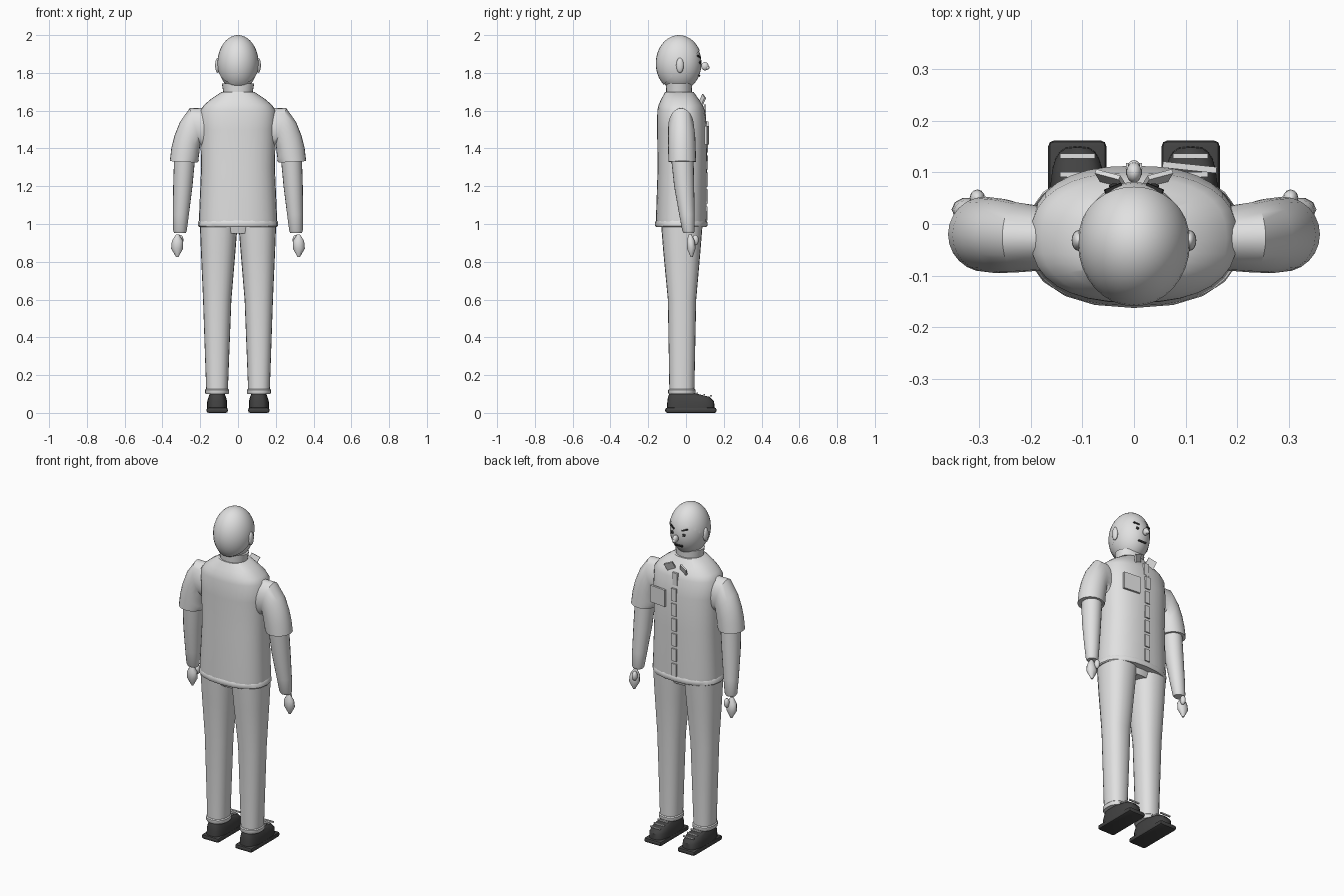
import bpy, bmesh
from math import sin, cos, pi, radians, sqrt
from mathutils import Vector, Matrix

if "Cube" in bpy.data.objects:
    bpy.data.objects.remove(bpy.data.objects["Cube"])


def material(name, value):
    m = bpy.data.materials.new(name)
    m.use_nodes = True
    colour = (value, value, value, 1)
    m.diffuse_color = colour
    m.node_tree.nodes["Principled BSDF"].inputs["Base Color"].default_value = colour
    return m


GREY = material("light grey", 0.75)
DARK = material("dark shoe grey", 0.055)
BLACK = material("face detail black", 0.03)


def finish(name, bm, mat, angle=40):
    bmesh.ops.recalc_face_normals(bm, faces=bm.faces)
    mesh = bpy.data.meshes.new(name)
    bm.to_mesh(mesh)
    bm.free()
    mesh.materials.append(mat)
    ob = bpy.data.objects.new(name, mesh)
    bpy.context.collection.objects.link(ob)
    bpy.ops.object.select_all(action="DESELECT")
    ob.select_set(True)
    bpy.context.view_layer.objects.active = ob
    bpy.ops.object.shade_smooth_by_angle(angle=radians(angle))
    return ob


def signed_power(v, p):
    return abs(v) ** p * (1 if v >= 0 else -1)


def loft(name, rings, mat=GREY, n=24, power=2.0, side=1):
    """Rings are (x, y, z, x radius, y radius, tilt in degrees about y)."""
    bm = bmesh.new()
    loops = []
    for x, y, z, rx, ry, tilt in rings:
        t = radians(tilt)
        loop = []
        for i in range(n):
            a = 2 * pi * i / n
            u = rx * signed_power(cos(a), 2 / power)
            v = ry * signed_power(sin(a), 2 / power)
            loop.append(bm.verts.new((side * (x + u * cos(t)), y + v, z + u * sin(t))))
        loops.append(loop)
    for lo, hi in zip(loops, loops[1:]):
        for i in range(n):
            j = (i + 1) % n
            bm.faces.new((lo[i], lo[j], hi[j], hi[i]))
    bm.faces.new(loops[0])
    bm.faces.new(loops[-1])
    return finish(name, bm, mat)


def ball(name, at, radii, mat=GREY, seg=24, cut=None, rot=0):
    bm = bmesh.new()
    place = Matrix.Translation(at) @ Matrix.Rotation(rot, 4, "Y") @ Matrix.Diagonal((*radii, 1))
    bmesh.ops.create_uvsphere(bm, u_segments=seg, v_segments=max(6, seg * 2 // 3), radius=1, matrix=place)
    if cut:
        bmesh.ops.bisect_plane(bm, geom=bm.verts[:] + bm.edges[:] + bm.faces[:],
                               plane_co=cut[0], plane_no=cut[1], clear_inner=True)
    return finish(name, bm, mat, 60)


def box(name, at, size, mat=GREY, rot=(0, 0, 0), bevel=0.0):
    bm = bmesh.new()
    place = Matrix.Translation(at)
    for angle, axis in zip(rot, "XYZ"):
        place = place @ Matrix.Rotation(radians(angle), 4, axis)
    bmesh.ops.create_cube(bm, size=1, matrix=place @ Matrix.Diagonal((*size, 1)))
    if bevel:
        bmesh.ops.bevel(bm, geom=bm.edges[:], offset=bevel, segments=2, affect="EDGES", profile=0.5)
    return finish(name, bm, mat)


# Shirt body, hem and collar
shirt = [(0, -.025, 1.0, .205, .133, 0), (0, -.025, 1.03, .207, .134, 0),
         (0, -.02, 1.3, .195, .13, 0), (0, -.02, 1.5, .2, .133, 0),
         (0, -.026, 1.6, .2, .126, 0), (0, -.028, 1.63, .18, .117, 0),
         (0, -.032, 1.66, .145, .1, 0), (0, -.035, 1.7, .085, .075, 0)]
loft("shirt_body", shirt, n=32, power=2.4)
loft("shirt_hem", [(0, -.025, .985, .207, .134, 0), (0, -.025, .99, .212, .138, 0),
                   (0, -.025, 1.01, .212, .138, 0), (0, -.025, 1.018, .207, .134, 0)], n=20, power=2.3)
loft("collar", [(0, -.037, 1.68, .075, .068, 0), (0, -.037, 1.71, .08, .068, 0),
                (0, -.037, 1.745, .086, .07, 0)])


def shirt_front(z):
    for lo, hi in zip(shirt, shirt[1:]):
        if lo[2] <= z <= hi[2]:
            f = (z - lo[2]) / (hi[2] - lo[2])
            return (lo[1] + lo[4]) * (1 - f) + (hi[1] + hi[4]) * f
    return 0.1


# Button placket pieces down the chest, and the breast pocket
for i in range(7):
    z = 1.055 + i * 0.09
    box(f"placket_piece_{i + 1}", (0, shirt_front(z), z), (.032, .012, .074))
box("breast_pocket", (.108, .11, 1.47), (.105, .012, .1), rot=(0, 0, -6))

# Pelvis under the shirt
loft("pelvis", [(0, -.022, .95, .09, .085, 0), (0, -.022, 1.01, .1, .1, 0)], power=3)

# Head, cropped hair and nose
HEAD = Vector((0, -.037, 1.85))
ball("head", HEAD, (.104, .119, .145), seg=32)
ball("hair", HEAD, (.109, .123, .15), seg=32, cut=((0, -.106, 1.75), (0, -.175, .186)))
ball("nose", (0, .1, 1.835), (.015, .02, .022), seg=16)
ball("nose_tip", (0, .112, 1.828), (.012, .012, .012), seg=12)


def face_point(x, z):
    return (x, HEAD.y + .119 * sqrt(1 - (x / .104) ** 2 - ((z - HEAD.z) / .145) ** 2), z)


box("mouth", face_point(0, 1.785), (.05, .01, .01), BLACK, rot=(-20, 0, 0))

for side, word in ((1, "left"), (-1, "right")):
    # Face details and collar flap
    ball(f"{word}_ear", (side * .108, -.032, 1.84), (.013, .02, .04), seg=16)
    ball(f"{word}_eye", face_point(side * .038, 1.855), (.011, .005, .009), BLACK, seg=12)
    box(f"{word}_eyebrow", face_point(side * .04, 1.885), (.036, .009, .008), BLACK,
        rot=(0, -side * 18, -side * 22))
    box(f"{word}_collar_flap", (side * .045, .086, 1.655), (.052, .009, .05),
        rot=(-25, side * 15, side * 22))

    # Short sleeve bending from the shoulder, then the forearm
    loft(f"{word}_sleeve", [(.175, -.028, 1.5, .115, .062, 90), (.228, -.026, 1.517, .1, .068, 74),
                            (.256, -.023, 1.46, .095, .072, 57), (.272, -.022, 1.41, .088, .073, 44),
                            (.28, -.021, 1.37, .08, .073, 25), (.288, -.02, 1.329, .073, .073, 3)], side=side)
    loft(f"{word}_forearm", [(.282, -.02, 1.36, .056, .06, 0), (.292, -.01, 1.2, .051, .053, 0),
                             (.302, .005, 1.05, .042, .041, 0), (.307, .013, .965, .036, .033, 0),
                             (.307, .014, .952, .03, .027, 0)], side=side, n=20)

    # Faceted hand with a thumb
    loft(f"{word}_hand", [(.32, .022, .945, .008, .008, 0), (.32, .025, .91, .03, .022, 0),
                          (.322, .028, .87, .032, .024, 0), (.322, .03, .825, .006, .006, 0)],
         side=side, n=10)
    ball(f"{word}_thumb", (side * .304, .05, .915), (.015, .017, .028), seg=12)

    # Trouser leg and cuff
    loft(f"{word}_trouser_leg", [(.111, -.022, .11, .057, .066, 0), (.11, -.021, .6, .075, .075, 0),
                                 (.105, -.022, .85, .091, .098, 0), (.102, -.022, 1.0, .1, .11, 0)],
         side=side, power=2.3)
    loft(f"{word}_cuff", [(.111, -.022, .1, .06, .069, 0), (.111, -.022, .105, .063, .072, 0),
                          (.111, -.022, .122, .063, .072, 0), (.111, -.022, .127, .058, .067, 0)],
         side=side, power=2.3)

    # Shoe: sole slab, upper, and laces across the instep
    box(f"{word}_sole", (side * .11, .026, .014), (.113, .272, .028), DARK, bevel=.011)
    loft(f"{word}_shoe_upper", [(.11, .025, .025, .053, .126, 0), (.11, .025, .06, .053, .124, 0),
                                (.11, .015, .085, .046, .11, 0), (.11, -.02, .104, .038, .068, 0)],
         DARK, side=side, power=3.2)
    for i in range(3):
        box(f"{word}_lace_{i + 1}", (side * .11, .06 + i * .036, .104 - i * .007), (.068, .009, .007))
